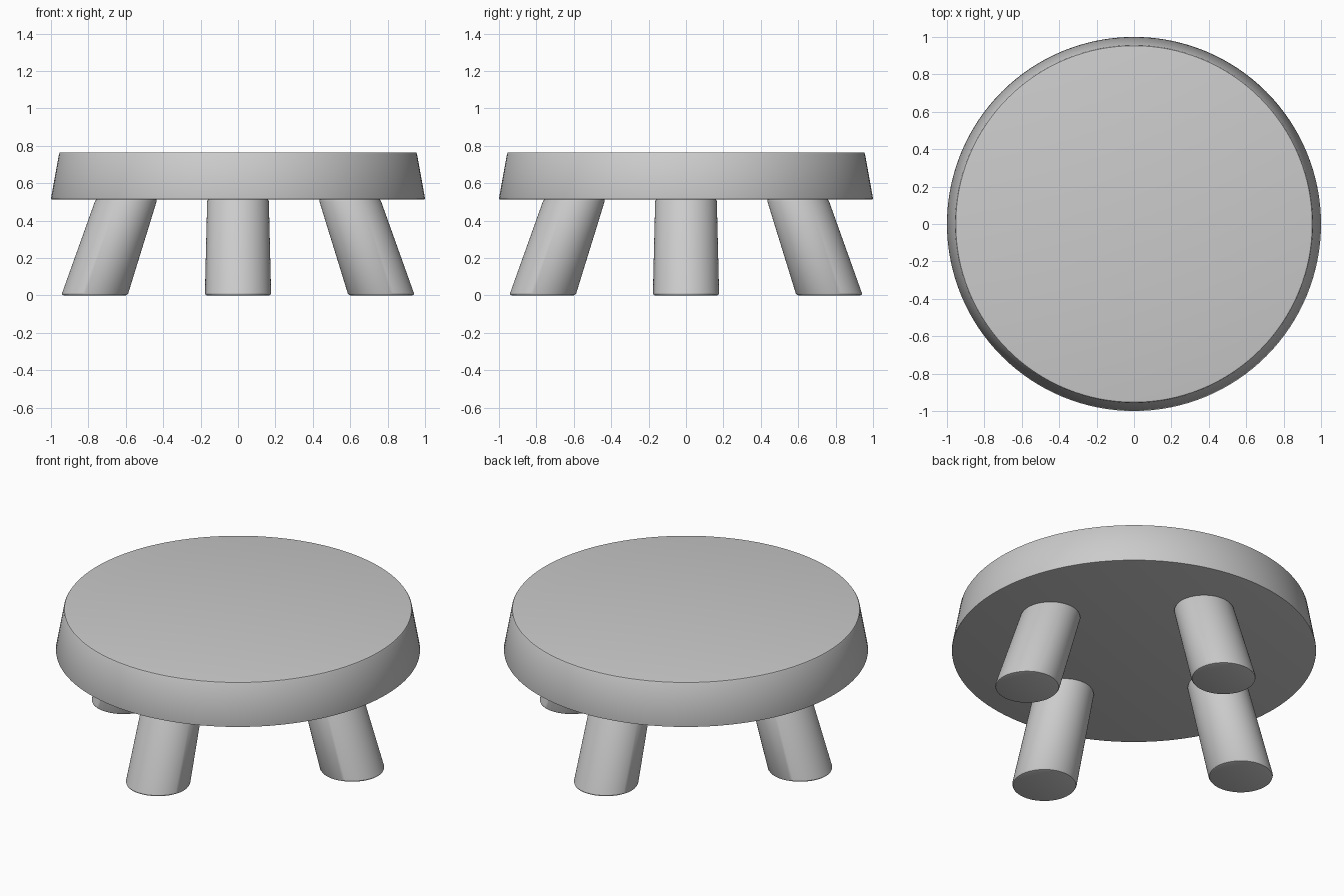
import bpy, bmesh
from math import sin, cos, pi, radians

if "Cube" in bpy.data.objects:
    bpy.data.objects.remove(bpy.data.objects["Cube"])


def loft(name, rings, sides, angle=0.0):
    """Stack horizontal circles (offset, radius, z), cap both ends, turn about z."""
    bm = bmesh.new()
    loops = []
    for offset, radius, z in rings:
        loop = []
        for i in range(sides):
            a = 2 * pi * i / sides
            x, y = offset + radius * cos(a), radius * sin(a)
            loop.append(bm.verts.new((x * cos(angle) - y * sin(angle),
                                      x * sin(angle) + y * cos(angle), z)))
        loops.append(loop)
    for low, high in zip(loops, loops[1:]):
        for i in range(sides):
            j = (i + 1) % sides
            bm.faces.new((low[i], low[j], high[j], high[i]))
    bm.faces.new(loops[0][::-1])
    bm.faces.new(loops[-1])
    mesh = bpy.data.meshes.new(name)
    bm.to_mesh(mesh)
    bm.free()
    obj = bpy.data.objects.new(name, mesh)
    bpy.context.collection.objects.link(obj)
    bpy.ops.object.select_all(action='DESELECT')
    obj.select_set(True)
    bpy.context.view_layer.objects.active = obj
    bpy.ops.object.shade_smooth_by_angle(angle=radians(30))
    return obj


# Round seat, tapering upward with softened rims
loft("seat", [(0, 0.992, 0.513), (0, 0.999, 0.515), (0, 1.0, 0.519),
              (0, 0.957, 0.757), (0, 0.953, 0.763), (0, 0.944, 0.765)], 128)

# Four splayed legs, slightly thicker at the foot
leg_rings = [(0.766, 0.165, 0.0), (0.766, 0.173, 0.003), (0.764, 0.177, 0.011),
             (0.600, 0.165, 0.503), (0.598, 0.161, 0.512), (0.597, 0.152, 0.516)]
for i, side in enumerate(("right", "back", "left", "front")):
    loft(side + "_leg", leg_rings, 64, i * pi / 2)
